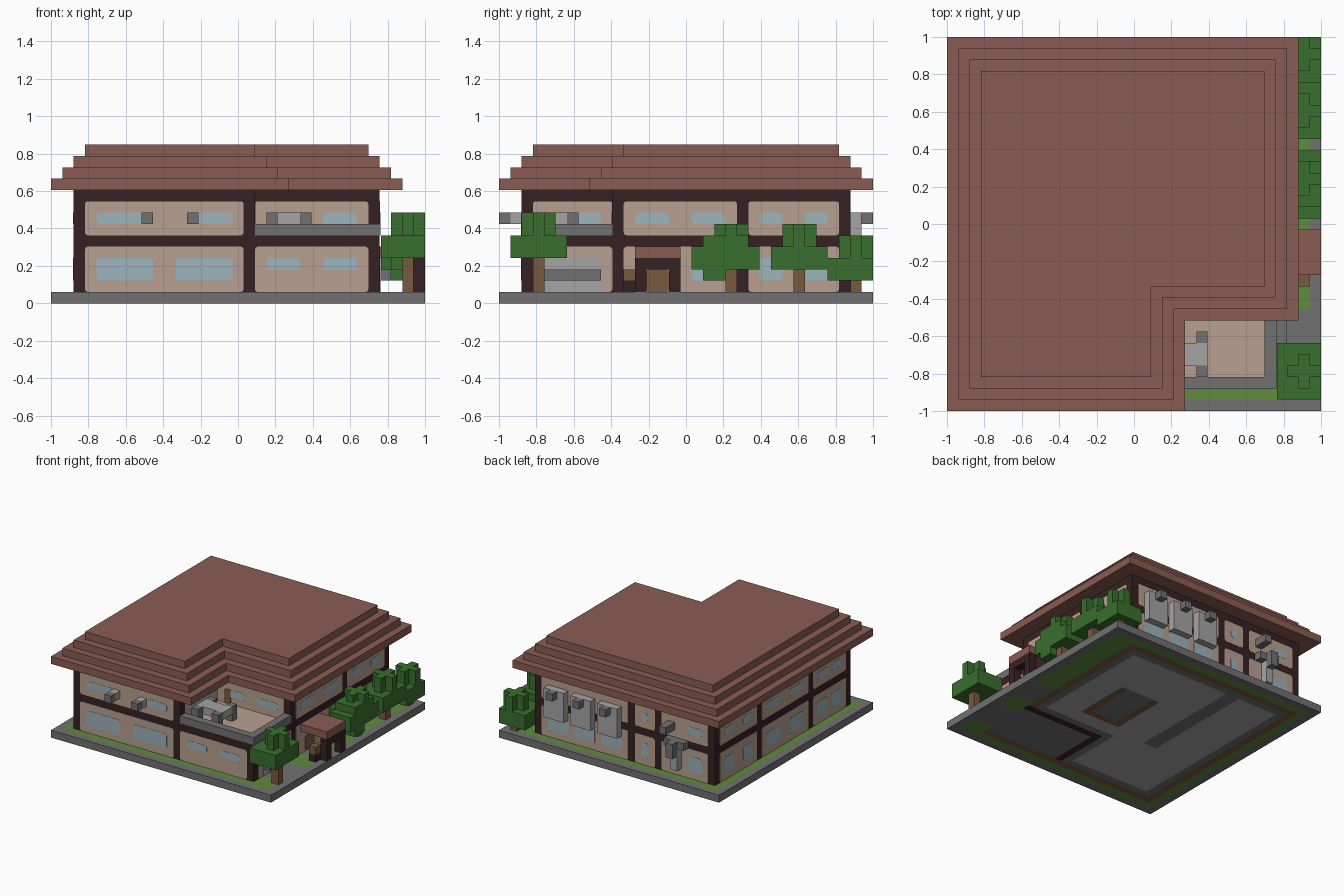
import bpy, bmesh
from mathutils import Vector

if "Cube" in bpy.data.objects:
    bpy.data.objects.remove(bpy.data.objects["Cube"], do_unlink=True)

N = 33            # blocks along the longest side
U = 2 / N         # size of one block


def material(name, hex_code):
    rgb = [int(hex_code[i:i + 2], 16) / 255 for i in (0, 2, 4)]
    col = [c / 12.92 if c <= 0.04045 else ((c + 0.055) / 1.055) ** 2.4 for c in rgb] + [1]
    m = bpy.data.materials.new(name)
    m.use_nodes = True
    m.diffuse_color = col
    m.node_tree.nodes["Principled BSDF"].inputs["Base Color"].default_value = col
    return m


ROOF = material("clay_roof", "8A5C53")
WALL = material("beige_plaster", "B9A090")
WOOD = material("dark_timber", "362122")
STONE = material("grey_stone", "717171")
LIGHT = material("light_grey", "A5A5A5")
GLASS = material("pale_blue_glass", "9DB4BD")
LEAF = material("green_leaves", "38702D")
GRASS = material("grass_green", "5F8C3C")
BROWN = material("brown_wood", "785A40")


def pos(x, y, z):
    return Vector((x * U - 1, y * U - 1, z * U))


def finish(name, bm, mats):
    bmesh.ops.recalc_face_normals(bm, faces=bm.faces)
    mesh = bpy.data.meshes.new(name)
    bm.to_mesh(mesh)
    bm.free()
    for m in mats:
        mesh.materials.append(m)
    ob = bpy.data.objects.new(name, mesh)
    bpy.context.collection.objects.link(ob)
    return ob


def box(name, mat, x, y, z, round_axis=None):
    """Box between block coordinates; corners around round_axis may be softened."""
    lo, hi = pos(x[0], y[0], z[0]), pos(x[1], y[1], z[1])
    bm = bmesh.new()
    bmesh.ops.create_cube(bm, size=1)
    for v in bm.verts:
        v.co = Vector([(lo[i] + hi[i]) / 2 + v.co[i] * (hi[i] - lo[i]) for i in range(3)])
    if round_axis is not None:
        edges = [e for e in bm.edges
                 if abs(e.verts[0].co[round_axis] - e.verts[1].co[round_axis]) > 1e-5]
        bmesh.ops.bevel(bm, geom=edges, offset=0.015, segments=2, profile=0.5, affect='EDGES')
    return finish(name, bm, [mat])


def prism(name, mat, outline, z0, z1):
    bm = bmesh.new()
    face = bm.faces.new([bm.verts.new(pos(x, y, z0)) for x, y in outline])
    ext = bmesh.ops.extrude_face_region(bm, geom=[face])
    for v in ext["geom"]:
        if isinstance(v, bmesh.types.BMVert):
            v.co.z = z1 * U
    return finish(name, bm, [mat])


def l_shape(x0, x1, y0, y1, nx, ny):
    return [(x0, y0), (nx, y0), (nx, ny), (x1, ny), (x1, y1), (x0, y1)]


def plate(name, mat, axis, plane, side, span, z, depth):
    """Thin plate lying on a wall that faces along axis."""
    across = sorted((plane, plane + side * depth))
    x, y = (across, span) if axis == 0 else (span, across)
    box(name, mat, x, y, z, axis)


# Ground slab, one block thick, coloured by rectangles (later ones win)
ground_mats = [STONE, GRASS, BROWN, LIGHT, WOOD]
rects = [(1, 32, 1, 32, 1), (29, 33, 4, 9, 0), (29, 32, 12, 16, 0),
         (2, 29, 2, 31, 2), (3, 28, 3, 30, 0), (4, 27, 12, 29, 3), (4, 16, 4, 12, 3),
         (10, 12, 13, 29, 0), (17, 23, 14, 22, 2), (18, 22, 15, 22, 0),
         (17, 29, 3, 11, 4), (18, 29, 3, 10, 0)]
bm = bmesh.new()
bmesh.ops.create_grid(bm, x_segments=N, y_segments=N, size=1)
ext = bmesh.ops.extrude_face_region(bm, geom=bm.faces[:], use_keep_orig=True)
for v in ext["geom"]:
    if isinstance(v, bmesh.types.BMVert):
        v.co.z = U
for f in bm.faces:
    c = f.calc_center_median()
    gx, gy = (c.x + 1) / U, (c.y + 1) / U
    for x0, x1, y0, y1, m in rects:
        if x0 < gx < x1 and y0 < gy < y1:
            f.material_index = m
finish("ground", bm, ground_mats)

# Timber body: full lower floor, notched upper floor
box("lower_floor", WOOD, (2, 29), (2, 31), (1, 6))
prism("upper_floor", WOOD, l_shape(2, 29, 2, 31, 18, 10), 6, 10)

# Stepped roof
for i in range(4):
    prism(f"roof_step_{i + 1}", ROOF, l_shape(i, 31 - i, i, 33 - i, 21 - i, 8 + i), 10 + i, 11 + i)

# Plaster panels and windows: (axis, plane, side, panel height, bays, window height, windows)
LOW, HIGH = (1, 5), (6, 9)
side_bays = [(3, 10), (11, 21), (22, 30)]
side_windows = [(12, 15), (17, 20), (23, 25), (27, 29)]
back_bays = [(3, 10), (11, 14), (15, 28)]
walls = {
    "front_lower": (1, 2, -1, LOW, [(3, 17), (18, 28)], (2, 4), [(4, 9), (11, 16)]),
    "front_lower_small": (1, 2, -1, LOW, [], (3, 4), [(19, 22), (24, 27)]),
    "front_upper": (1, 2, -1, HIGH, [(3, 17)], (7, 8), [(4, 9), (12, 16)]),
    "balcony_back": (1, 10, -1, HIGH, [(18, 28)], (7, 8), [(19, 22), (24, 27)]),
    "balcony_side": (0, 18, 1, HIGH, [(3, 10)], (7, 8), [(4, 9)]),
    "left_lower": (0, 29, 1, LOW, side_bays, (2, 4), side_windows[1:]),
    "left_upper": (0, 29, 1, HIGH, side_bays[1:], (7, 8), side_windows),
    "right_lower": (0, 2, -1, LOW, side_bays, (2, 4), [(4, 6), (7, 9)] + side_windows),
    "right_upper": (0, 2, -1, HIGH, side_bays, (7, 8), [(4, 6), (7, 9)] + side_windows),
    "back_lower": (1, 31, 1, LOW, back_bays, (2, 4), [(4, 6), (12, 13), (16, 19), (20, 23), (24, 27)]),
    "back_upper": (1, 31, 1, HIGH, back_bays, (7, 8), [(4, 6), (12, 13), (16, 19), (20, 23), (24, 27)]),
}
for name, (axis, plane, side, pz, bays, wz, windows) in walls.items():
    for s in bays:
        plate(name + "_panel", WALL, axis, plane, side, s, pz, 0.03)
    for s in windows:
        plate(name + "_window", GLASS, axis, plane, side, s, wz, 0.06)

# Balcony: floor, rail, door, table with corner blocks
box("balcony_floor", WALL, (18, 28), (3, 10), (6, 6.04))
box("balcony_front_rail", STONE, (18, 29), (1.95, 3), (6, 7))
box("balcony_side_rail", STONE, (28, 29.05), (2, 10), (6, 7))
plate("balcony_door", BROWN, 1, 10, -1, (19, 20), (6, 8), 0.09)
box("balcony_table", LIGHT, (19, 23), (4, 6), (7, 8))
for x in (19, 22):
    for y in (3, 6):
        box("balcony_table_block", STONE, (x, x + 1), (y, y + 1), (6, 8))

# Garage shutter and its bar
plate("garage_shutter", LIGHT, 0, 29, 1, (4, 9), (1, 4), 0.08)
box("garage_bar", STONE, (29, 30), (4, 9), (2, 3))

# Porch with door and mailbox
box("porch_roof", ROOF, (29, 33), (12, 16), (4, 5))
box("porch_beam", WOOD, (32, 33), (13, 15), (3, 4))
for y in (12, 15):
    box("porch_post", WOOD, (32, 33), (y, y + 1), (1, 4))
plate("front_door", BROWN, 0, 29, 1, (13, 15), (1, 3), 0.08)
box("mailbox_post", WOOD, (31, 32), (11, 12), (1, 2))
box("mailbox", BROWN, (31, 32), (11, 12), (2, 3))

# Wall lamps on the front
for x in (8, 12):
    box("front_lamp_arm", LIGHT, (x, x + 1), (1, 2), (7, 8))
    box("front_lamp", STONE, (x, x + 1), (0, 1), (7, 8))

# Cooling units and pipe on the back
for x in (16, 20, 24):
    box("cooling_unit", LIGHT, (x, x + 3), (31, 32), (4, 8))
    box("cooling_fan", STONE, (x + 1, x + 2), (32, 33), (7, 8))
box("drain_pipe", LIGHT, (7, 8), (31, 32), (2, 5))
box("pipe_cross", STONE, (6, 9), (31, 32), (5, 6))
box("pipe_valve", STONE, (7, 8), (32, 33), (4, 6))
box("pipe_top", STONE, (8, 9), (31, 33), (7, 8))


# Trees along the left side: trunk, wide crown, cross-shaped top
def tree(y, z):
    box("tree_trunk", BROWN, (31, 32), (y, y + 1), (1, z))
    box("tree_crown", LEAF, (29.1, N), (y - 2, min(y + 3, N)), (z, z + 2))
    box("tree_top_across", LEAF, (30, N), (y, y + 1), (z + 2, z + 4))
    box("tree_top_along", LEAF, (31, 32), (y - 1, min(y + 2, N)), (z + 2, z + 4))


for y, z in ((3, 4), (20, 3), (26, 3), (31, 2)):
    tree(y, z)
box("tree_low_branch", LEAF, (30, N), (18, 20), (2, 3))
box("tree_side_branch", LEAF, (30, N), (17, 18), (3, 5))
box("tree_high_branch", LEAF, (30, N), (18, 22), (5, 6))
